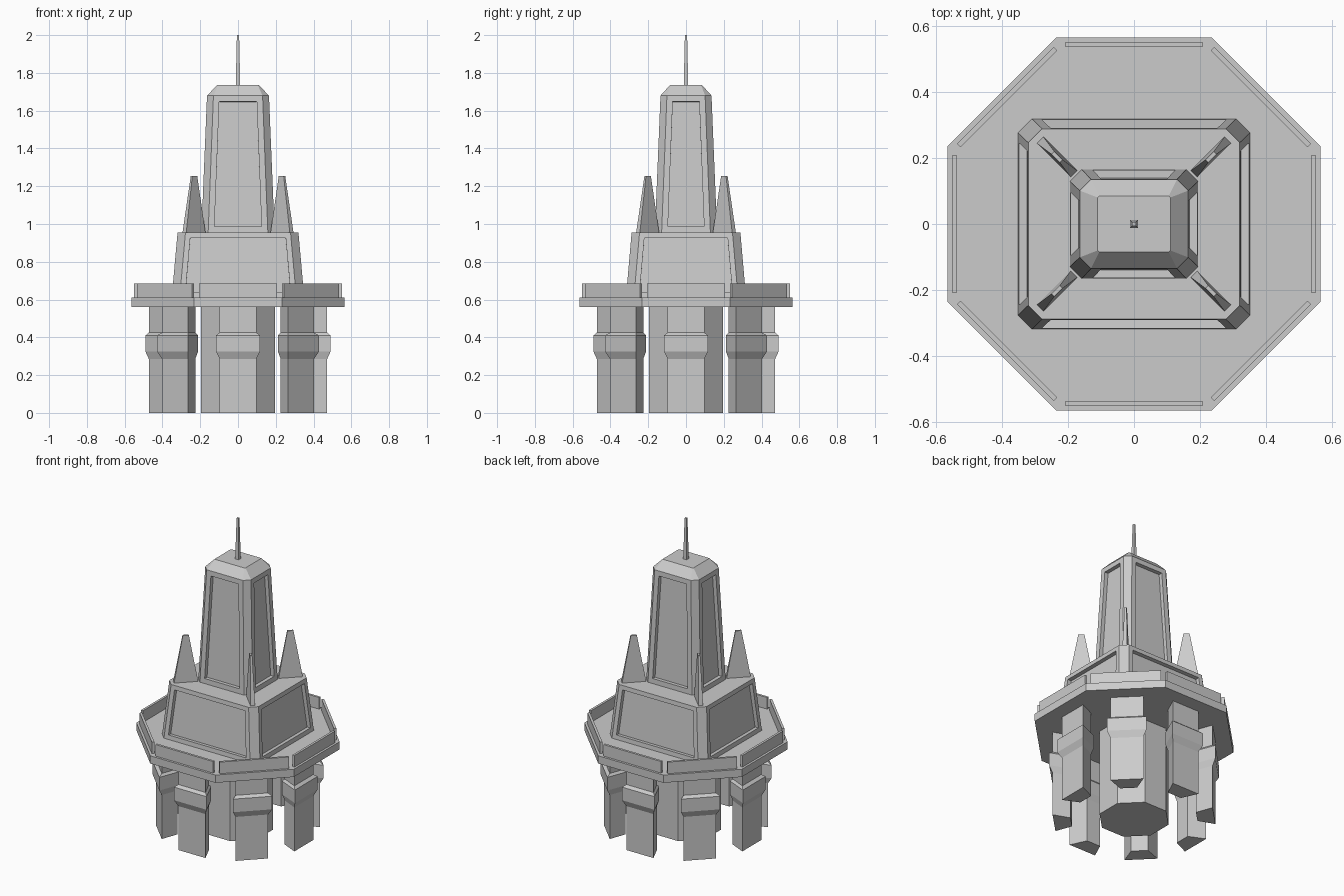
import bpy, bmesh
from math import tan, pi, cos, sin
from mathutils import Matrix

if "Cube" in bpy.data.objects:
    bpy.data.objects.remove(bpy.data.objects["Cube"])


def chamfered(hx, hy, c):
    """Counter-clockwise rectangle outline with cut corners."""
    return [(hx, -hy + c), (hx, hy - c), (hx - c, hy), (-hx + c, hy),
            (-hx, hy - c), (-hx, -hy + c), (-hx + c, -hy), (hx - c, -hy)]


def rect(hx, hy):
    return [(hx, -hy), (hx, hy), (-hx, hy), (-hx, -hy)]


def octagon(a):
    return chamfered(a, a, a - a * tan(pi / 8))


def loft(name, sections, matrix=None, panel=None):
    """Skin (z, outline) sections; panel=(first_level, border, depth) recesses the four main sides."""
    bm = bmesh.new()
    rings = [[bm.verts.new((x, y, z)) for x, y in pts] for z, pts in sections]
    n = len(rings[0])
    levels = []
    for lo, hi in zip(rings, rings[1:]):
        levels.append([bm.faces.new((lo[i], lo[(i + 1) % n], hi[(i + 1) % n], hi[i]))
                       for i in range(n)])
    bm.faces.new(rings[-1])
    bm.faces.new(rings[0][::-1])
    bmesh.ops.recalc_face_normals(bm, faces=bm.faces)
    if panel:
        level, border, depth = panel
        for f in levels[level][0::2]:
            bmesh.ops.inset_individual(bm, faces=[f], thickness=border, use_even_offset=True)
            f.normal_update()
            # Recess as a separate step so the lips are square to the face
            ret = bmesh.ops.extrude_discrete_faces(bm, faces=[f])
            new = ret['faces'][0]
            new.normal_update()
            bmesh.ops.translate(bm, verts=new.verts, vec=-new.normal * depth)
    mesh = bpy.data.meshes.new(name)
    bm.to_mesh(mesh)
    bm.free()
    ob = bpy.data.objects.new(name, mesh)
    bpy.context.collection.objects.link(ob)
    if matrix:
        ob.matrix_world = matrix
    return ob


# Central column and octagonal deck
loft("central_column", [(0, octagon(.196)), (.565, octagon(.196))])
loft("deck", [(.56, octagon(.565)), (.61, octagon(.565))])


# Eight wedge-shaped support pillars with a collar, and eight parapet walls
def wedge(r_in, r_out, t_in, t_out):
    return [(r_out, -t_out), (r_out, t_out), (r_in, t_in), (r_in, -t_in)]


shaft = wedge(.37, .472, .05, .097)
collar = wedge(.357, .49, .058, .117)
for i in range(8):
    turn = Matrix.Rotation(i * pi / 4, 4, 'Z')
    loft(f"pillar_{i}", [(0, shaft), (.285, shaft), (.325, collar), (.41, collar),
                         (.425, shaft), (.565, shaft)], turn)
    loft(f"parapet_{i}", [(.61, rect(.0075, .207)), (.685, rect(.0075, .207))],
         turn @ Matrix.Translation((.543, 0, 0)))

# Lower body with recessed side panels
loft("lower_body", [(.61, chamfered(.351, .318, .042)),
                    (.955, chamfered(.32, .288, .042))], panel=(0, .028, .025))

# Tapered tower with recessed panels and sloped roof
loft("tower", [(.955, chamfered(.194, .165, .036)),
               (1.68, chamfered(.164, .135, .034)),
               (1.735, chamfered(.11, .085, .005))], panel=(0, .032, .025))

# Antenna spike
loft("antenna", [(1.73, rect(.012, .012)), (2.0, rect(.006, .006))])

# Four diagonal fins at the tower corners
for sx in (-1, 1):
    for sy in (-1, 1):
        place = Matrix.Translation((sx * .233, sy * .203, 0)) @ Matrix.Rotation(sx * sy * pi / 4, 4, 'Z')
        loft(f"fin_{sx}_{sy}", [(.95, rect(.073, .014)), (1.255, rect(.018, .006))], place)
